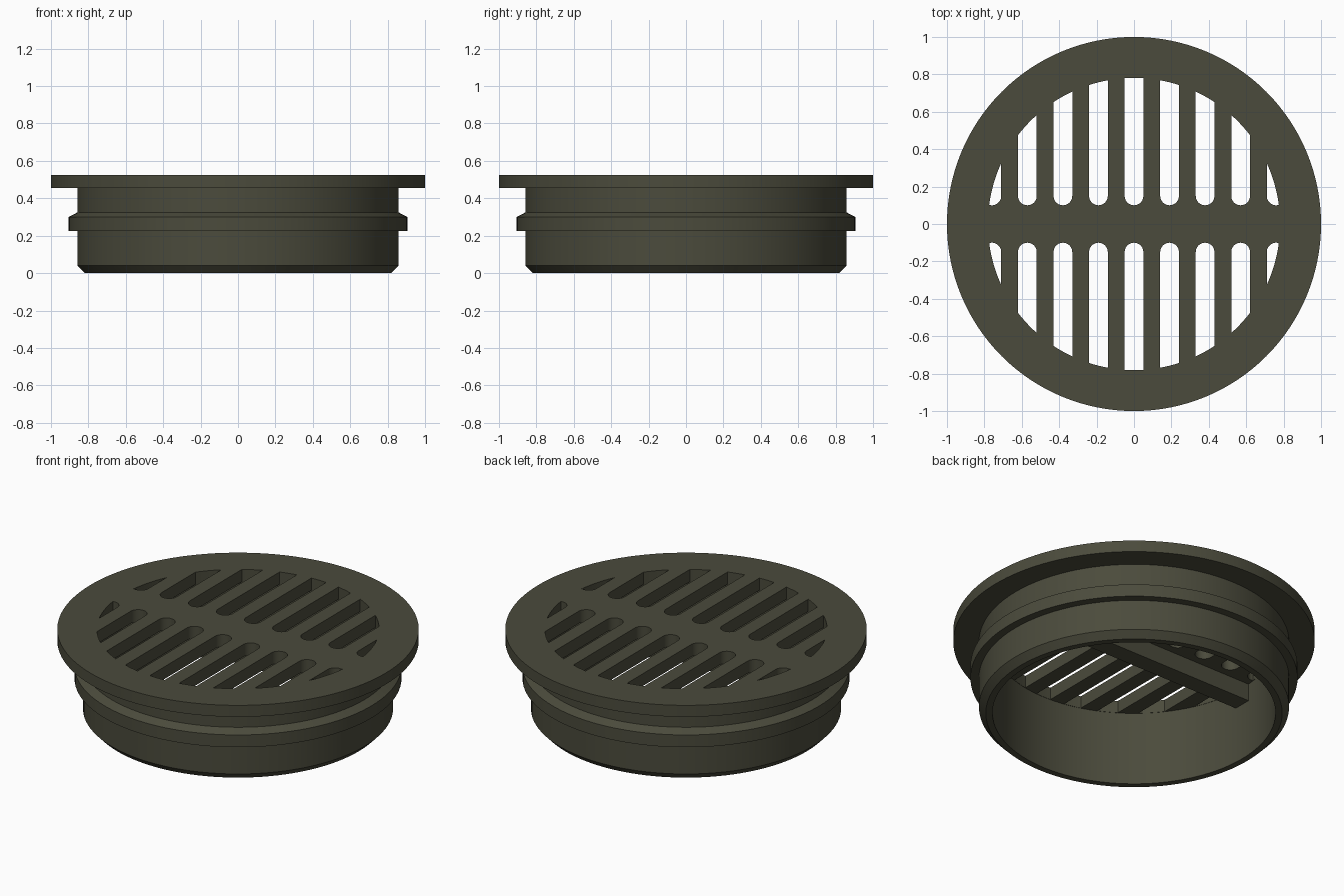
import bpy, bmesh, math

if "Cube" in bpy.data.objects:
    bpy.data.objects.remove(bpy.data.objects["Cube"])

SEG = 128
R_IN = 0.783      # inner wall radius, also the limit of the slots
Z_TOP, Z_UNDER = 0.525, 0.45
HALF = 0.05       # half width of a slot

olive = bpy.data.materials.new("dark olive")
olive.diffuse_color = (0.07, 0.07, 0.045, 1)
olive.use_nodes = True
olive.node_tree.nodes["Principled BSDF"].inputs["Base Color"].default_value = olive.diffuse_color


def add_object(name, bm):
    bmesh.ops.recalc_face_normals(bm, faces=bm.faces)
    for f in bm.faces:
        f.smooth = True
    for e in bm.edges:
        e.smooth = e.calc_face_angle(3) < math.radians(20)
    mesh = bpy.data.meshes.new(name)
    bm.to_mesh(mesh)
    bm.free()
    obj = bpy.data.objects.new(name, mesh)
    bpy.context.collection.objects.link(obj)
    mesh.materials.append(olive)
    return obj


def loop(bm, outline, z):
    return [bm.verts.new((x, y, z)) for x, y in outline]


def loop_edges(bm, verts):
    return [bm.edges.get(p) or bm.edges.new(p)
            for p in zip(verts, verts[1:] + verts[:1])]


def bridge(bm, a, b):
    n = len(a)
    for i in range(n):
        j = (i + 1) % n
        bm.faces.new((a[i], a[j], b[j], b[i]))


def circle(r):
    return [(r * math.cos(math.tau * k / SEG), r * math.sin(math.tau * k / SEG))
            for k in range(SEG)]


# Sleeve, snap ring and flange, from the inner wall round to the top rim
profile = [(R_IN, Z_UNDER), (R_IN, 0), (0.82, 0), (0.858, 0.04),
           (0.858, 0.225), (0.905, 0.225), (0.905, 0.3), (0.858, 0.325),
           (0.858, 0.455), (1, 0.455), (1, Z_TOP)]
bm = bmesh.new()
rings = [loop(bm, circle(r), z) for r, z in profile]
for a, b in zip(rings, rings[1:]):
    bridge(bm, a, b)
under = loop_edges(bm, rings[0])
top = loop_edges(bm, rings[-1])

# Slots: round at the middle band, cut off by the inner circle
for side in (-1, 1):
    for i in range(-4, 5):
        c, sx = abs(i) * 0.19, (-1 if i < 0 else 1)
        x0, x1 = c - HALF, min(c + HALF, 0.775)
        xs = [(x0 + x1) / 2 - (x1 - x0) / 2 * math.cos(math.pi * k / 16)
              for k in range(17)]
        near = [(x, 0.15 - math.sqrt(max(0, HALF ** 2 - (x - c) ** 2))) for x in xs]
        far = [(x, math.sqrt((R_IN - 0.002) ** 2 - x * x)) for x in reversed(xs)]
        outline = [(sx * x, side * y) for x, y in near + far]
        low, high = loop(bm, outline, Z_UNDER), loop(bm, outline, Z_TOP)
        bridge(bm, low, high)
        under += loop_edges(bm, low)
        top += loop_edges(bm, high)

# Grate plate: upper and lower faces around the slots
for edges in (under, top):
    bmesh.ops.triangle_fill(bm, edges=edges, use_beauty=True, normal=(0, 0, 1))
add_object("drain_body", bm)

# Stiffening rib below the middle band
bm = bmesh.new()
W = 0.055
end = math.sqrt(R_IN ** 2 - W ** 2)
outline = [(-end, -W), (end, -W), (end, W), (-end, W)]
low, high = loop(bm, outline, 0.345), loop(bm, outline, Z_UNDER + 0.005)
bridge(bm, low, high)
bm.faces.new(low)
bm.faces.new(high)
add_object("center_rib", bm)
